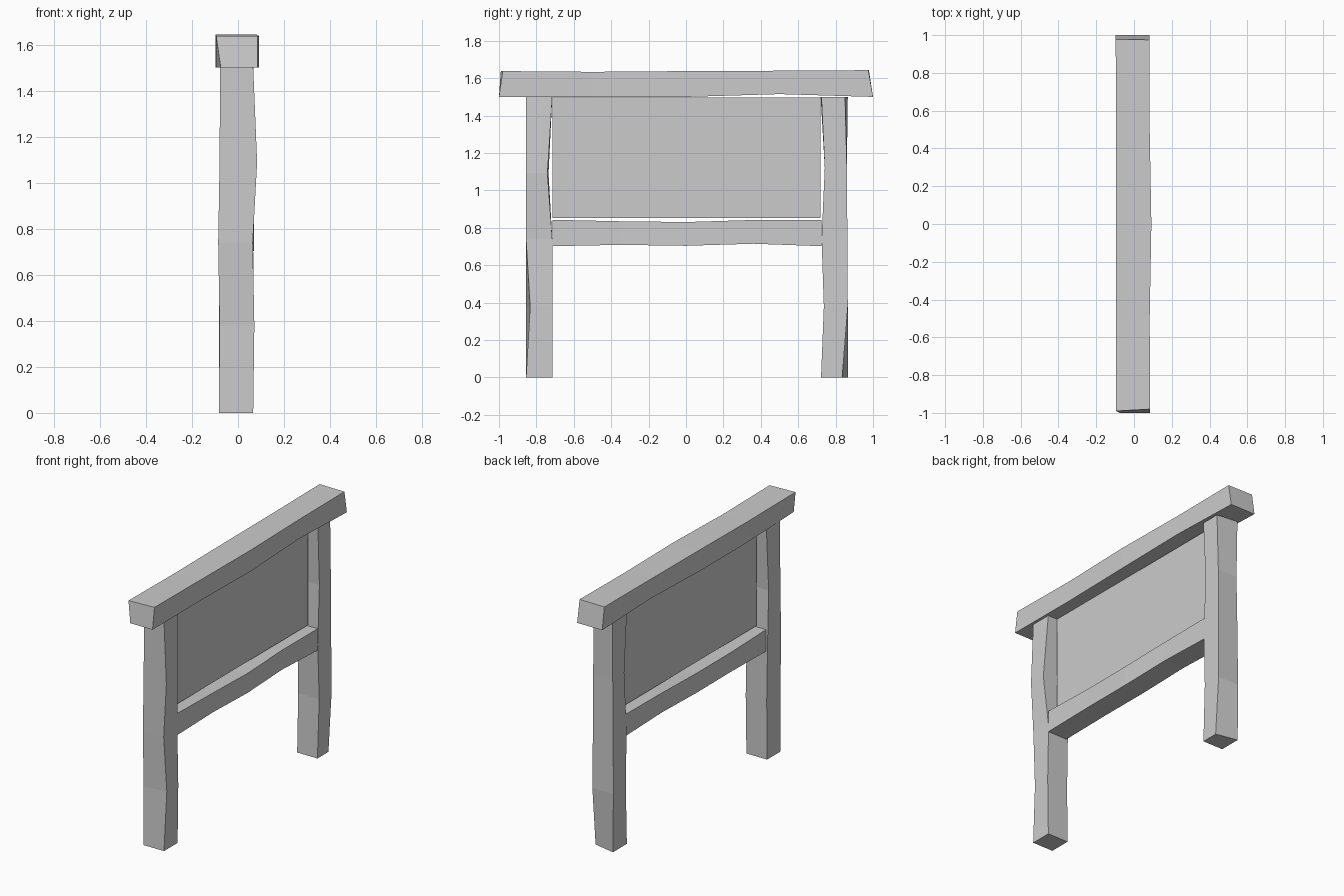
import bpy
import bmesh
from mathutils import Vector

default = bpy.data.objects.get("Cube")
if default:
    bpy.data.objects.remove(default, do_unlink=True)

grey = bpy.data.materials.new("plain grey")
grey.use_nodes = True
COLOUR = (0.6, 0.6, 0.6, 1)
grey.diffuse_color = COLOUR
grey.node_tree.nodes["Principled BSDF"].inputs["Base Color"].default_value = COLOUR


def beam(name, axis, sections, tweaks=()):
    """Loft four-cornered sections (position, x min, x max, b min, b max)
    along z or y; tweaks shift single corners (section, corner, offset)."""
    bm = bmesh.new()
    rings = []
    for t, x0, x1, b0, b1 in sections:
        corners = [(x0, b0), (x1, b0), (x1, b1), (x0, b1)]
        rings.append([bm.verts.new((x, b, t) if axis == "z" else (x, t, b))
                      for x, b in corners])
    for section, corner, offset in tweaks:
        rings[section][corner].co += Vector(offset)
    for low, high in zip(rings, rings[1:]):
        for i in range(4):
            j = (i + 1) % 4
            bm.faces.new((low[i], low[j], high[j], high[i]))
    bm.faces.new(rings[0])
    bm.faces.new(rings[-1])
    bmesh.ops.recalc_face_normals(bm, faces=bm.faces)
    mesh = bpy.data.meshes.new(name)
    bm.to_mesh(mesh)
    bm.free()
    mesh.materials.append(grey)
    obj = bpy.data.objects.new(name, mesh)
    bpy.context.collection.objects.link(obj)
    return obj


# Uneven hewn posts
beam("front_post", "z", [
    (0, -.083, .066, -.855, -.715),
    (.38, -.08, .071, -.855, -.715),
    (.74, -.086, .064, -.855, -.715),
    (1.09, -.08, .083, -.855, -.735),
    (1.5, -.078, .066, -.855, -.715),
], [(1, 1, (0, .022, 0)), (3, 2, (0, -.006, 0))])

beam("back_post", "z", [
    (0, -.08, .066, .722, .865),
    (.38, -.083, .068, .737, .865),
    (.74, -.08, .066, .725, .863),
    (1.12, -.075, .066, .742, .86),
    (1.5, -.078, .068, .72, .865),
], [(0, 2, (0, -.03, 0)), (4, 2, (0, -.015, 0)), (4, 1, (0, .004, 0))])

# Overhanging cap with slanted ends
beam("top_beam", "y", [
    (-1, -.095, .085, 1.5, 1.638),
    (-.5, -.095, .083, 1.5, 1.634),
    (0, -.095, .092, 1.5, 1.638),
    (.5, -.095, .083, 1.515, 1.64),
    (1, -.097, .083, 1.5, 1.643),
], [(0, 0, (.02, 0, 0)), (0, 2, (0, .02, 0)), (0, 3, (0, .01, 0)),
    (4, 2, (0, -.025, 0)), (4, 3, (0, -.022, 0))])

# Rail between the posts
beam("lower_rail", "y", [
    (-.715, -.075, .066, .702, .843),
    (-.35, -.078, .064, .709, .835),
    (0, -.074, .07, .704, .831),
    (.36, -.077, .064, .715, .842),
    (.725, -.075, .066, .702, .843),
])

# Thin board in the frame
beam("sign_panel", "y", [
    (-.714, -.009, .001, .852, 1.497),
    (.72, -.009, .001, .852, 1.497),
])
